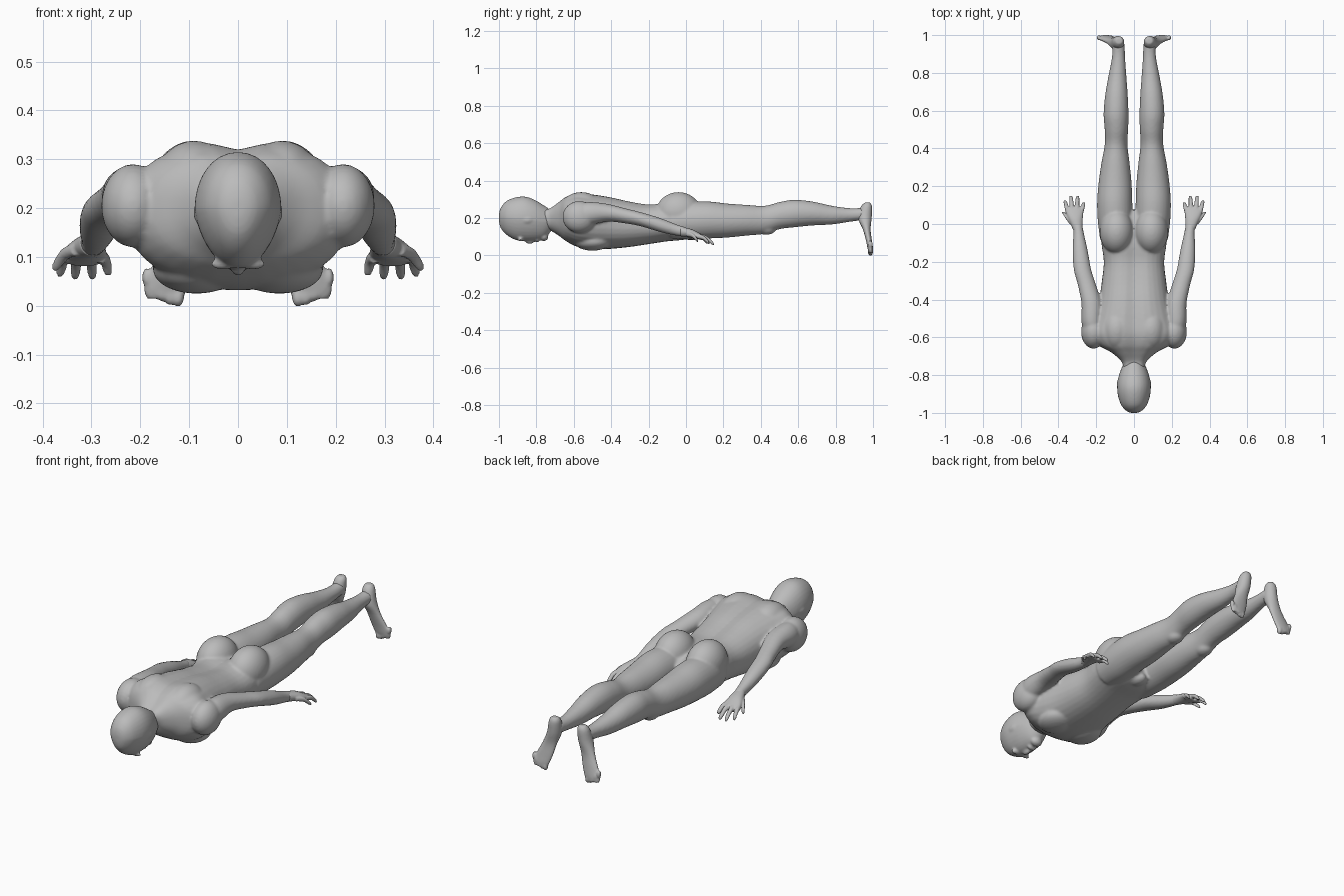
import bpy
import bmesh
from math import cos, sin, pi, exp
from mathutils import Vector, Matrix

cube = bpy.data.objects.get("Cube")
if cube:
    bpy.data.objects.remove(cube, do_unlink=True)

UNIT = 0.01  # all sizes below are in hundredths

GREY = (0.5, 0.5, 0.5, 1.0)
skin = bpy.data.materials.new("plain grey")
skin.use_nodes = True
skin.diffuse_color = GREY
skin.node_tree.nodes["Principled BSDF"].inputs["Base Color"].default_value = GREY


def smooth_rings(rings, steps):
    """Catmull-Rom interpolation between the given cross-sections."""
    out = []
    last = len(rings) - 1
    for i in range(last):
        a, b, c, d = (rings[min(max(k, 0), last)] for k in range(i - 1, i + 3))
        for n in range(steps):
            t = n / steps
            out.append([q + t / 2 * (r - p + t * (2 * p - 5 * q + 4 * r - s + t * (3 * (q - r) + s - p)))
                        for p, q, r, s in zip(a, b, c, d)])
    return out + [rings[last]]


def loft(bm, rings, side=1, axis="y", power=2.0, taper=0.0, groove=0.0, sides=32, steps=4):
    """Skin rings of (position, centre x, half width, low edge, high edge)."""
    loops = []
    for pos, cx, half, low, high in smooth_rings(rings, steps):
        loop = []
        for i in range(sides):
            a = 2 * pi * i / sides
            u = abs(cos(a)) ** (2 / power) * (1 if cos(a) > 0 else -1)
            v = abs(sin(a)) ** (2 / power) * (1 if sin(a) > 0 else -1)
            x = cx + half * u * (1 - taper * max(0, -v))
            w = (low + high) / 2 + (high - low) / 2 * v
            if v > 0:
                w -= groove * exp(-(x / 4) ** 2)
            co = (x * side, pos, w) if axis == "y" else (x * side, w, pos)
            loop.append(bm.verts.new(Vector(co) * UNIT))
        loops.append(loop)
    for p, q in zip(loops, loops[1:]):
        for i in range(sides):
            j = (i + 1) % sides
            bm.faces.new((p[i], p[j], q[j], q[i]))
    bm.faces.new(loops[0])
    bm.faces.new(loops[-1])


def ball(bm, centre, radii):
    """Ellipsoid muscle or feature."""
    m = Matrix.Translation(Vector(centre) * UNIT) @ Matrix.Diagonal((*(Vector(radii) * UNIT), 1))
    bmesh.ops.create_uvsphere(bm, u_segments=32, v_segments=20, radius=1, matrix=m)


def finish(bm, name, voxel, passes):
    """Fuse the overlapping forms of one part into a smooth skin."""
    bmesh.ops.recalc_face_normals(bm, faces=bm.faces)
    mesh = bpy.data.meshes.new(name)
    bm.to_mesh(mesh)
    bm.free()
    mesh.materials.append(skin)
    obj = bpy.data.objects.new(name, mesh)
    bpy.context.collection.objects.link(obj)
    fuse = obj.modifiers.new("fuse", "REMESH")
    fuse.mode = "VOXEL"
    fuse.voxel_size = voxel
    fuse.use_smooth_shade = True
    soften = obj.modifiers.new("soften", "SMOOTH")
    soften.factor = 0.5
    soften.iterations = passes
    return obj


# Body: torso, arms and legs fused together
bm = bmesh.new()
torso = [(-78, 0, 5.5, 15, 26), (-73, 0, 6.5, 13.5, 26.5), (-68, 0, 12, 10.5, 29.5),
         (-64, 0, 19, 7.5, 32), (-58, 0, 23, 4.5, 33.7), (-50, 0, 21, 3.2, 33.2),
         (-40, 0, 18.5, 3.5, 31.7), (-30, 0, 17, 4.5, 29.5), (-20, 0, 16, 6, 28),
         (-10, 0, 17.3, 7.5, 28.5), (0, 0, 18, 8.5, 27), (7, 0, 15, 11, 24)]
leg = [(-8, 10, 8, 9, 27), (2, 10, 9.2, 8.5, 28.5), (12, 10.2, 9.3, 9, 28.8),
       (22, 10, 8.7, 9.5, 27.7), (32, 9.8, 7.5, 10.5, 27), (42, 9.5, 6, 11.5, 26.5),
       (50, 9.3, 6.2, 14, 28.5), (58, 9.5, 6.6, 15, 29.7), (68, 9.3, 6, 16, 28.7),
       (78, 8.8, 4.8, 16.5, 26.5), (88, 8.2, 3.5, 18, 25.2), (96, 8.2, 3.2, 19, 25.5)]
arm = [(-60, 21, 5, 15, 27), (-52, 22.3, 5.5, 16, 28.5), (-42, 22.5, 5.3, 18, 27.5),
       (-32, 25, 4.8, 17, 25), (-24, 27.3, 4.6, 15.5, 23), (-14, 28.5, 4, 12.5, 20),
       (-5, 29.3, 2.8, 10.5, 16.5), (0, 30, 2.6, 10, 15)]
loft(bm, torso, power=2.3, groove=1.8)
for s in (1, -1):
    loft(bm, leg, s)
    loft(bm, arm, s)
    ball(bm, (21.5 * s, -57, 20.5), (6.5, 9, 8.5))    # shoulder
    ball(bm, (8.5 * s, -50, 7.5), (9, 10, 5))         # chest
    ball(bm, (9 * s, -56, 25), (8, 11, 8.8))          # shoulder blade
    ball(bm, (9.2 * s, -4, 23), (9, 12, 10.8))        # buttock
    ball(bm, (9.5 * s, 43, 14), (4, 5, 3))            # kneecap
ball(bm, (0, 3, 11), (4, 5, 3))                       # pelvis front
finish(bm, "body", 0.007, 5)

# Head with simple face
bm = bmesh.new()
skull = [(-100, 0, 1.5, 18, 22), (-99, 0, 4, 14.5, 25.5), (-96, 0, 6.7, 11, 29),
         (-91, 0, 8.5, 8.2, 31), (-86, 0, 8.9, 7.6, 31.4), (-81, 0, 8.2, 7.8, 29.7),
         (-76, 0, 6.5, 9, 26.7), (-72, 0, 4.5, 13, 24)]
loft(bm, skull, power=2.1, taper=0.2)
ball(bm, (0, -83.5, 7.8), (1.4, 2.6, 1.7))            # nose
ball(bm, (0, -79.5, 8.2), (2.6, 1.2, 1.3))            # lips
ball(bm, (0, -76, 10), (3.2, 2.4, 2.4))               # chin
for s in (1, -1):
    ball(bm, (3 * s, -88.5, 8.6), (2.6, 1.2, 1.2))    # brow
    ball(bm, (8.3 * s, -85, 19), (0.8, 2.8, 1.8))     # ear
finish(bm, "head", 0.006, 4)

# Hands: palm, four fingers and thumb, fanned and drooping
palm = [(-3, 29.7, 2.6, 10.2, 15.4), (3, 31, 3.9, 9.3, 14), (7, 31.5, 4.7, 8.5, 12), (9, 31.5, 4.2, 8, 11)]
digits = [((28, 6, 10), (26.5, 11.5, 6.5)), ((30.3, 6.5, 10.5), (29.8, 15, 5.7)),
          ((32.7, 6.5, 10.5), (33.4, 15, 5.7)), ((35, 6, 10.2), (36.5, 12.5, 6.3)),
          ((33, 0, 11.5), (37.6, 6.5, 7.5))]
# Feet: heel to toe, splayed outwards
foot = [(28.2, 8, 1.8, 95.5, 98.5), (26, 8.2, 3, 93.5, 99.5), (20, 9, 3.6, 92, 99.3),
        (14, 11, 3.8, 94.5, 98.7), (8, 13.2, 4.5, 96.2, 99.4), (4, 14.7, 4.6, 97, 100),
        (1.5, 15, 3.8, 97.6, 100)]

for s, label in ((1, "left"), (-1, "right")):
    bm = bmesh.new()
    loft(bm, palm, s)
    for base, tip in digits:
        rings = []
        for t, r in ((0, 1.2), (0.5, 1.15), (0.9, 0.95), (1, 0.4)):
            x, y, z = Vector(base).lerp(Vector(tip), t)
            z += 1.2 * sin(pi * t)  # knuckle bend
            rings.append((y, x, r, z - r * 1.1, z + r * 1.1))
        loft(bm, rings, s, sides=12)
    finish(bm, label + "_hand", 0.004, 2)

    bm = bmesh.new()
    loft(bm, foot, s, axis="z")
    for i in range(5):
        ball(bm, ((12.3 + 1.6 * i) * s, 98.6, 1.8 + 0.25 * i * i), (1.3 - 0.1 * i, 1.4, 2))
    finish(bm, label + "_foot", 0.005, 3)
